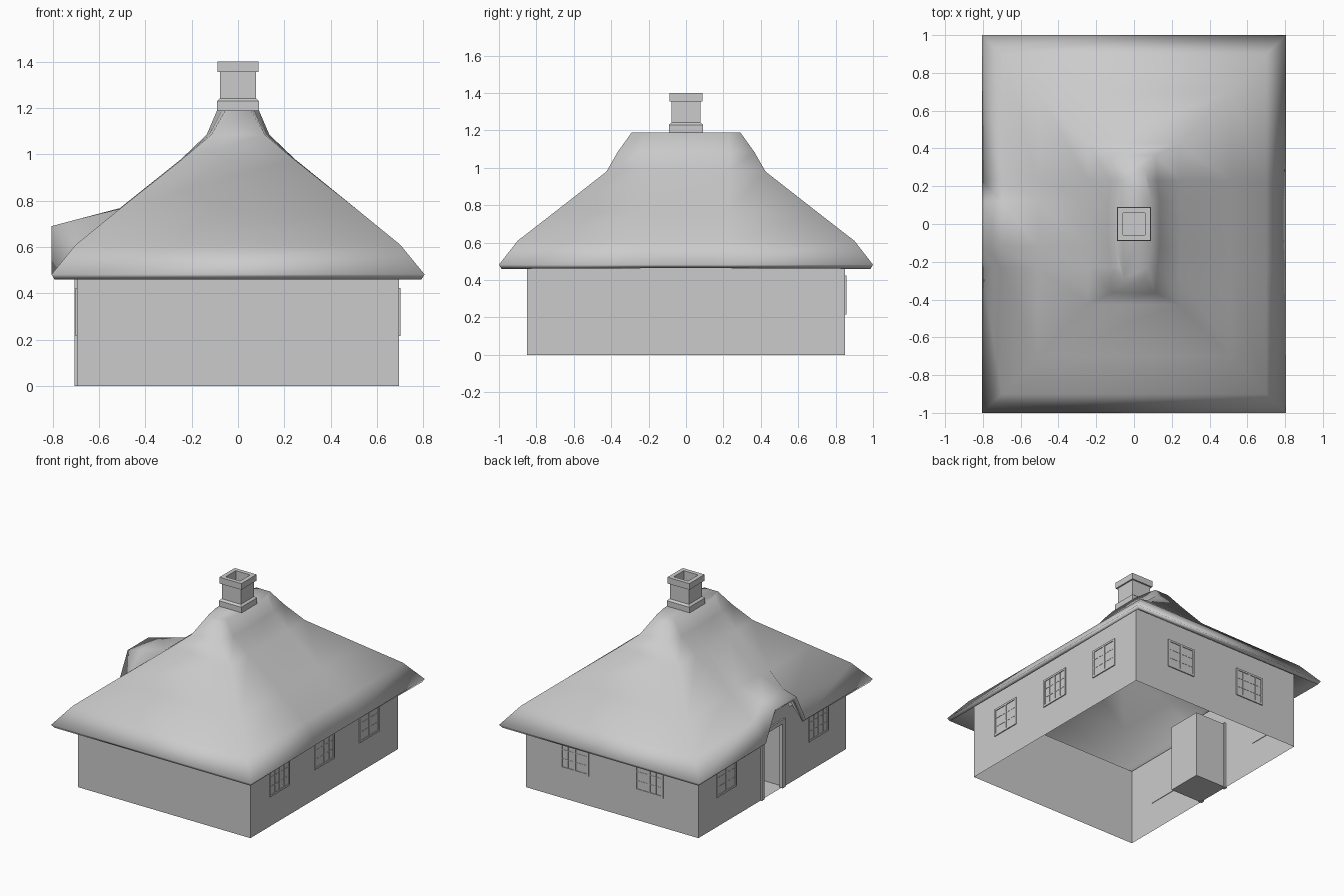
import bpy, bmesh
from math import radians
from mathutils import Matrix, Vector

if "Cube" in bpy.data.objects:
    bpy.data.objects.remove(bpy.data.objects["Cube"])

WX, WY, WT = 0.695, 0.85, 0.56      # wall half sizes and hidden wall top


def finish(name, bm, smooth=None):
    bmesh.ops.recalc_face_normals(bm, faces=bm.faces[:])
    me = bpy.data.meshes.new(name)
    bm.to_mesh(me)
    bm.free()
    ob = bpy.data.objects.new(name, me)
    bpy.context.collection.objects.link(ob)
    if smooth:
        bpy.ops.object.select_all(action='DESELECT')
        ob.select_set(True)
        bpy.context.view_layer.objects.active = ob
        bpy.ops.object.shade_smooth_by_angle(angle=radians(smooth))
    return ob


def face(bm, pts):
    return bm.faces.new([bm.verts.new(p) for p in pts])


def box(bm, lo, hi, mat=Matrix()):
    lo, hi = Vector(lo), Vector(hi)
    m = mat @ Matrix.Translation((lo + hi) / 2) @ Matrix.Diagonal((*(hi - lo), 1))
    bmesh.ops.create_cube(bm, size=1, matrix=m)


def loft(bm, rings, closed=False):
    loops = [[bm.verts.new(p) for p in r] for r in rings]
    pairs = list(zip(loops, loops[1:])) + ([(loops[-1], loops[0])] if closed else [])
    for a, b in pairs:
        n = len(a)
        for i in range(n):
            j = (i + 1) % n
            bm.faces.new((a[i], a[j], b[j], b[i]))
    return loops


# Roof: stacked rings; the left side lifts over the door as a dormer
def roof_ring(hx, hy, z, bulge, lift):
    ys = [-hy, -0.23, -0.12, 0.12, 0.23, hy]
    out = [0, bulge * 0.45, bulge, bulge, bulge * 0.45, 0]
    up = [0, 0, lift, lift, 0, 0]
    right = [(hx + o, y, z) for y, o in zip(ys, out)]
    left = [(-hx - o, y, z + u) for y, o, u in zip(ys, out, up)]
    return right + left[::-1]


bm = bmesh.new()
loops = loft(bm, [roof_ring(*r) for r in (
    (0.805, 1.0, 0.482, 0, 0.208),
    (0.70, 0.90, 0.61, 0, 0.108),
    (0.51, 0.70, 0.765, 0, 0.003),
    (0.24, 0.425, 0.98, 0.005, 0),
    (0.115, 0.365, 1.085, 0.02, 0),
    (0.055, 0.29, 1.19, 0.035, 0))])
bm.faces.new(loops[-1])
roof = finish("thatched_roof", bm, 70)
# an open shell may come out inverted, so make the cap face up
if max(roof.data.polygons, key=lambda p: p.center.z).normal.z < 0:
    roof.data.flip_normals()
sol = roof.modifiers.new("thickness", 'SOLIDIFY')
sol.thickness = 0.03
sol.offset = -1

# Walls: open shell with a doorway and a raised gable on the left
bm = bmesh.new()
corners = [(-WX, -WY), (WX, -WY), (WX, WY), (-WX, WY)]
for (x0, y0), (x1, y1) in zip(corners, corners[1:]):
    face(bm, [(x0, y0, 0), (x1, y1, 0), (x1, y1, WT), (x0, y0, WT)])
half = [(0.13, 0), (WY, 0), (WY, WT), (0.2, WT), (0.12, 0.67)]
outline = [(0.13, 0.49)] + half + [(-y, z) for y, z in half[::-1]] + [(-0.13, 0.49)]
face(bm, [(-WX, y, z) for y, z in outline])
bmesh.ops.remove_doubles(bm, verts=bm.verts[:], dist=1e-4)
finish("walls", bm)

# Porch alcove: box set into the left wall, open to the outside
bm = bmesh.new()
box(bm, (-WX, -0.13, 0.002), (-0.44, 0.13, 0.49))
bmesh.ops.delete(bm, geom=[f for f in bm.faces if f.calc_center_median().x < -WX + 0.01],
                 context='FACES')
finish("porch_alcove", bm)

# Door frame
bm = bmesh.new()
for s in (-1, 1):
    y = sorted((s * 0.105, s * 0.135))
    box(bm, (-0.706, y[0], 0), (-0.68, y[1], 0.5))
box(bm, (-0.706, -0.105, 0.47), (-0.68, 0.105, 0.5))
finish("door_frame", bm)


# Windows: pane, outer frame, mullions and glazing bars
def window(name, pos, angle):
    m = Matrix.Translation((*pos, 0.32)) @ Matrix.Rotation(radians(angle), 4, 'Z')
    w, h, t = 0.114, 0.104, 0.014
    bm = bmesh.new()
    box(bm, (-0.004, -w, -h), (0.002, w, h), m)
    for s in (-1, 1):
        a, b = sorted((s * w, s * (w - t)))
        box(bm, (-0.004, a, -h), (0.007, b, h), m)
        a, b = sorted((s * h, s * (h - t)))
        box(bm, (-0.004, -w + t, a), (0.007, w - t, b), m)
        box(bm, (0, -w + t, s * 0.033 - 0.003), (0.004, w - t, s * 0.033 + 0.003), m)
        box(bm, (0, s * 0.055 - 0.003, -h + t), (0.004, s * 0.055 + 0.003, h - t), m)
    box(bm, (0, -0.009, -h + t), (0.006, 0.009, h - t), m)
    finish(name, bm)


for i, y in enumerate((-0.516, 0, 0.516)):
    window(f"right_window_{i}", (WX, y), 0)
for i, s in enumerate((-1, 1)):
    window(f"back_window_{i}", (s * 0.3, WY), 90)
    window(f"left_window_{i}", (-WX, s * 0.53), 180)

# Chimney: square profile with a plinth, a cap and a hollow flue
bm = bmesh.new()
profile = [(0.091, 1.15), (0.091, 1.23), (0.077, 1.242), (0.077, 1.355), (0.088, 1.355),
           (0.088, 1.40), (0.058, 1.40), (0.058, 1.25)]
loops = loft(bm, [[(-r, -r, z), (r, -r, z), (r, r, z), (-r, r, z)] for r, z in profile])
bm.faces.new(loops[-1])
bm.faces.new(loops[0])
finish("chimney", bm)
